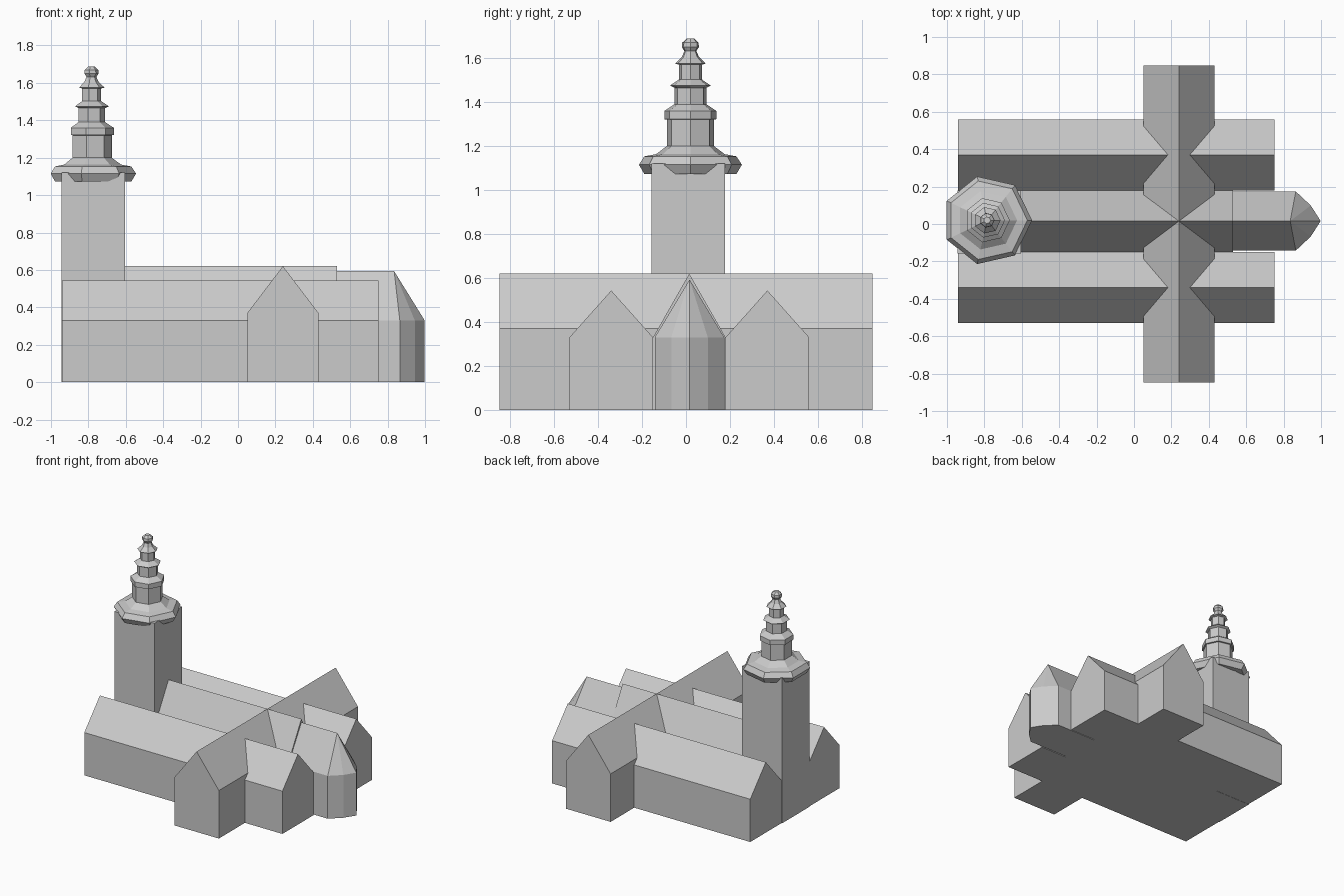
import bpy, bmesh
from math import cos, sin, tau

if "Cube" in bpy.data.objects:
    bpy.data.objects.remove(bpy.data.objects["Cube"])


def finish(name, bm):
    bmesh.ops.recalc_face_normals(bm, faces=bm.faces)
    mesh = bpy.data.meshes.new(name)
    bm.to_mesh(mesh)
    bm.free()
    ob = bpy.data.objects.new(name, mesh)
    bpy.context.collection.objects.link(ob)
    return ob


def prism(name, profile, a, b, axis):
    """Extrude a (side, z) profile from a to b along the x or y axis."""
    bm = bmesh.new()
    place = (lambda s, z: (a, s, z)) if axis == 'x' else (lambda s, z: (s, a, z))
    face = bm.faces.new([bm.verts.new(place(s, z)) for s, z in profile])
    ext = bmesh.ops.extrude_face_region(bm, geom=[face], use_keep_orig=True)
    moved = [v for v in ext['geom'] if isinstance(v, bmesh.types.BMVert)]
    step = (b - a, 0, 0) if axis == 'x' else (0, b - a, 0)
    bmesh.ops.translate(bm, verts=moved, vec=step)
    return finish(name, bm)


def gabled(name, s0, s1, eave, ridge, a, b, axis='x'):
    mid = (s0 + s1) / 2
    return prism(name, [(s0, 0), (s1, 0), (s1, eave), (mid, ridge), (s0, eave)], a, b, axis)


def lathe(name, profile, sides, cx, cy):
    """Faceted turned shape from (radius, z) pairs, capped at both ends."""
    bm = bmesh.new()
    rings = [[bm.verts.new((cx + r * cos(tau * i / sides), cy + r * sin(tau * i / sides), z))
              for i in range(sides)] for r, z in profile]
    for low, high in zip(rings, rings[1:]):
        for i in range(sides):
            j = (i + 1) % sides
            bm.faces.new((low[i], low[j], high[j], high[i]))
    bm.faces.new(rings[0][::-1])
    bm.faces.new(rings[-1])
    return finish(name, bm)


# Nave, aisles and crossing transept
gabled("nave", -0.15, 0.18, 0.33, 0.62, -0.64, 0.53)
gabled("south_aisle", -0.53, -0.15, 0.33, 0.543, -0.94, 0.75)
gabled("north_aisle", 0.18, 0.56, 0.33, 0.543, -0.94, 0.75)
gabled("transept", 0.05, 0.43, 0.37, 0.62, -0.847, 0.847, 'y')

# Choir with pointed apse and hipped roof end
bm = bmesh.new()
mid = 0.016
half_plan = [(0.5, 0.158), (0.865, 0.158), (0.945, 0.083), (0.998, 0.0)]
for x, dy in half_plan:
    for side in ((1, -1) if dy else (1,)):
        for z in (0, 0.33):
            bm.verts.new((x, mid + side * dy, z))
for x in (0.5, 0.835):
    bm.verts.new((x, mid, 0.593))
bmesh.ops.convex_hull(bm, input=bm.verts)
bmesh.ops.dissolve_limit(bm, angle_limit=0.01, verts=bm.verts, edges=bm.edges)
finish("choir_apse", bm)

# Tower shaft
prism("tower", [(-0.158, 0), (0.178, 0), (0.178, 1.12), (-0.158, 1.12)], -0.945, -0.603, 'x')

# Seven-sided tiered spire with gallery ring and finial
lathe("spire", [
    (0.14, 1.09), (0.17, 1.075), (0.215, 1.073), (0.24, 1.115), (0.215, 1.153),
    (0.16, 1.163), (0.11, 1.20), (0.11, 1.32), (0.121, 1.322), (0.121, 1.36),
    (0.075, 1.39), (0.075, 1.465), (0.095, 1.475), (0.053, 1.503), (0.053, 1.57),
    (0.072, 1.575), (0.04, 1.605), (0.028, 1.632), (0.04, 1.65), (0.038, 1.67),
    (0.018, 1.688)], 7, -0.785, 0.02)
